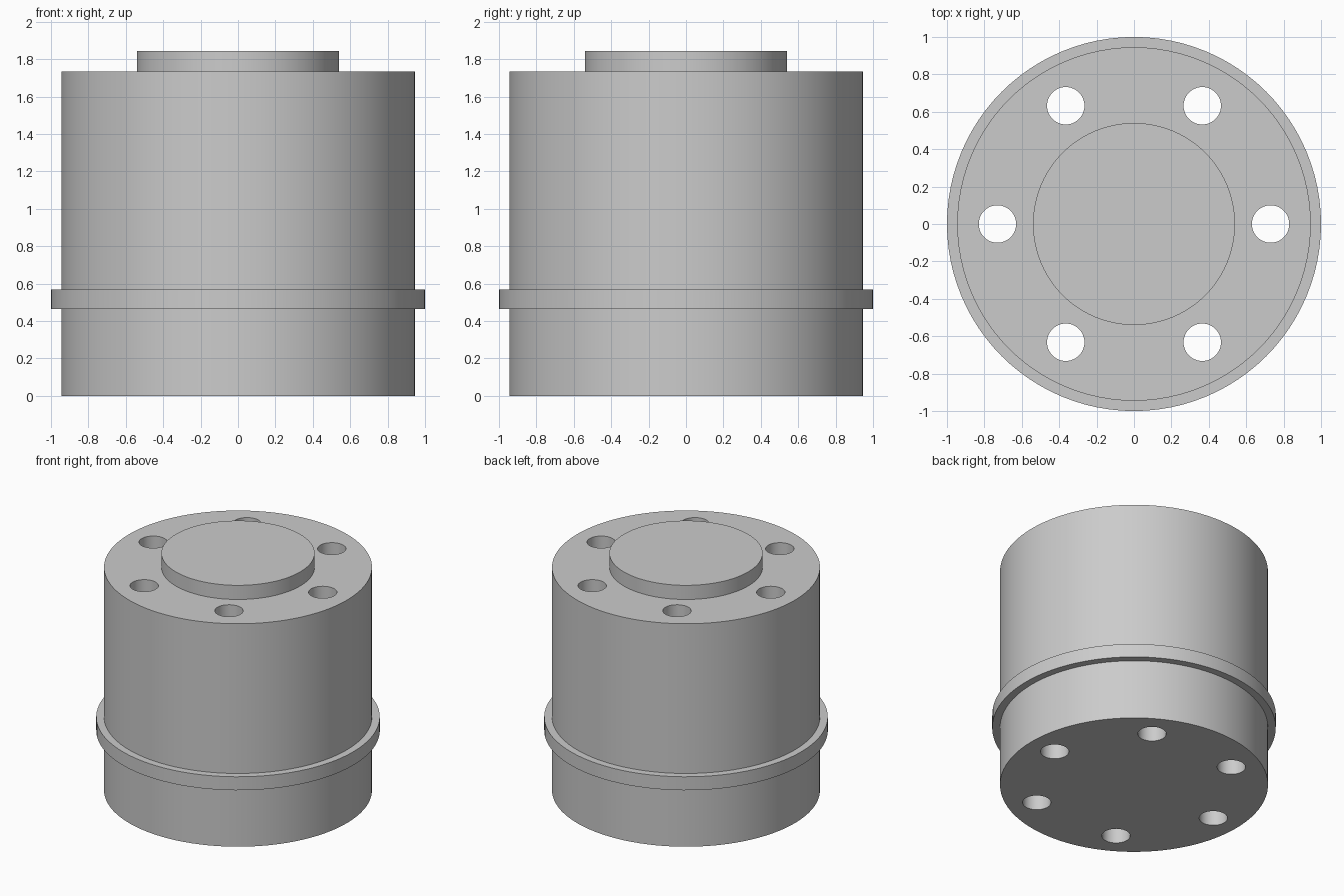
import bpy
import bmesh
from math import cos, sin, pi, radians
from mathutils import Matrix

default = bpy.data.objects.get("Cube")
if default:
    bpy.data.objects.remove(default, do_unlink=True)

# Single grey material
grey = bpy.data.materials.new("plain grey")
grey.use_nodes = True
colour = (0.6, 0.6, 0.6, 1)
grey.diffuse_color = colour
grey.node_tree.nodes["Principled BSDF"].inputs["Base Color"].default_value = colour


def add_object(name, bm):
    bmesh.ops.recalc_face_normals(bm, faces=bm.faces[:])
    mesh = bpy.data.meshes.new(name)
    bm.to_mesh(mesh)
    bm.free()
    mesh.materials.append(grey)
    obj = bpy.data.objects.new(name, mesh)
    bpy.context.collection.objects.link(obj)
    return obj


def lathe(name, profile, segments):
    """Closed solid of revolution from (radius, height) pairs."""
    bm = bmesh.new()
    rings = [[bm.verts.new((r * cos(2 * pi * i / segments),
                            r * sin(2 * pi * i / segments), z))
              for i in range(segments)] for r, z in profile]
    for low, high in zip(rings, rings[1:]):
        for i in range(segments):
            j = (i + 1) % segments
            bm.faces.new((low[i], low[j], high[j], high[i]))
    bm.faces.new(rings[0])
    bm.faces.new(rings[-1])
    return add_object(name, bm)


# Stepped body: lower drum, flange ring, upper drum, top boss
BODY, FLANGE, BOSS = 0.945, 1.0, 0.54
housing = lathe("flanged_housing", [
    (BODY, 0), (BODY, 0.465), (FLANGE, 0.465), (FLANGE, 0.57),
    (BODY, 0.57), (BODY, 1.735), (BOSS, 1.735), (BOSS, 1.845)], 96)

# Six through holes around the boss
bm = bmesh.new()
for k in range(6):
    place = Matrix.Rotation(k * pi / 3, 4, 'Z') @ Matrix.Translation((0.73, 0, 0.9))
    bmesh.ops.create_cone(bm, cap_ends=True, segments=48, radius1=0.1,
                          radius2=0.1, depth=3, matrix=place)
cutter = add_object("bolt_hole_cutter", bm)
cutter.hide_render = True

cut = housing.modifiers.new("bolt_holes", 'BOOLEAN')
cut.operation = 'DIFFERENCE'
cut.solver = 'EXACT'
cut.object = cutter

bpy.ops.object.select_all(action='DESELECT')
housing.select_set(True)
bpy.context.view_layer.objects.active = housing
bpy.ops.object.modifier_apply(modifier=cut.name)
bpy.data.objects.remove(cutter, do_unlink=True)
bpy.ops.object.shade_smooth_by_angle(angle=radians(30))
